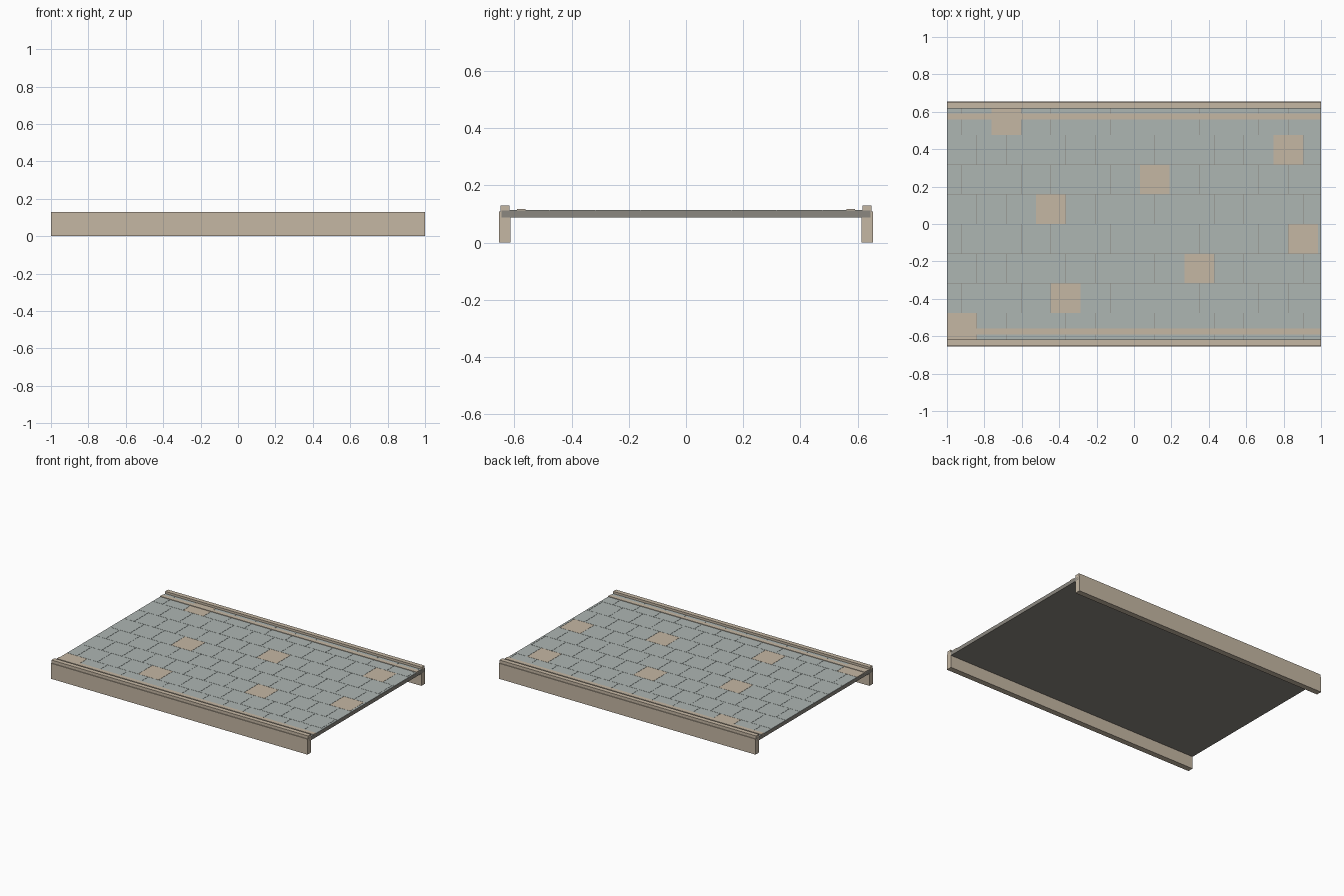
import bpy
import bmesh

cube = bpy.data.objects.get("Cube")
if cube:
    bpy.data.objects.remove(cube, do_unlink=True)


def material(name, rgb):
    m = bpy.data.materials.new(name)
    m.use_nodes = True
    m.diffuse_color = (*rgb, 1)
    m.node_tree.nodes["Principled BSDF"].inputs["Base Color"].default_value = (*rgb, 1)
    return m


tan = material("tan stone", (0.56, 0.475, 0.37))
blue = material("blue grey stone", (0.42, 0.465, 0.45))
dark = material("dark mortar", (0.26, 0.245, 0.215))


def add_box(bm, x0, x1, y0, y1, z0, z1, slot=0):
    verts = bmesh.ops.create_cube(bm, size=1)["verts"]
    for v in verts:
        v.co.x = x1 if v.co.x > 0 else x0
        v.co.y = y1 if v.co.y > 0 else y0
        v.co.z = z1 if v.co.z > 0 else z0
    for f in verts[0].link_faces[:] + verts[-1].link_faces[:]:
        f.material_index = slot


def finish(bm, name, *mats):
    mesh = bpy.data.meshes.new(name)
    bm.to_mesh(mesh)
    bm.free()
    for m in mats:
        mesh.materials.append(m)
    obj = bpy.data.objects.new(name, mesh)
    bpy.context.collection.objects.link(obj)


def box(name, mat, *bounds):
    bm = bmesh.new()
    add_box(bm, *bounds)
    finish(bm, name, mat)


# Road bed
box("road_bed", dark, -1, 1, -0.645, 0.645, 0.087, 0.112)

# Paving stones in running bond, with a few tan ones (row: column)
PITCH, GAP = 0.1587, 0.0008
accents = {0: 0, 1: 4, 2: 8, 3: 12, 4: 3, 5: 7, 6: 11, 7: 2}
bm = bmesh.new()
for row in range(8):
    y0 = (row - 4) * PITCH
    shift = PITCH / 2 if row % 2 else 0
    for col in range(14):
        x0 = max(-1, -1 + col * PITCH - shift)
        x1 = min(1, -1 + (col + 1) * PITCH - shift)
        if x1 - x0 > 0.005:
            add_box(bm, x0 + GAP, x1 - GAP, y0 + GAP, y0 + PITCH - GAP,
                    0.111, 0.1145, int(accents[row] == col))
finish(bm, "paving_stones", blue, tan)

# Side walls, kerb caps and edging strips
for side, s in (("front", -1), ("back", 1)):
    for part, near, far, low, high in (
            ("wall", 0.614, 0.654, 0, 0.109),
            ("kerb", 0.617, 0.649, 0.109, 0.13),
            ("edging", 0.56, 0.59, 0.111, 0.118)):
        y0, y1 = sorted((s * near, s * far))
        box(f"{side}_{part}", tan, -1, 1, y0, y1, low, high)
